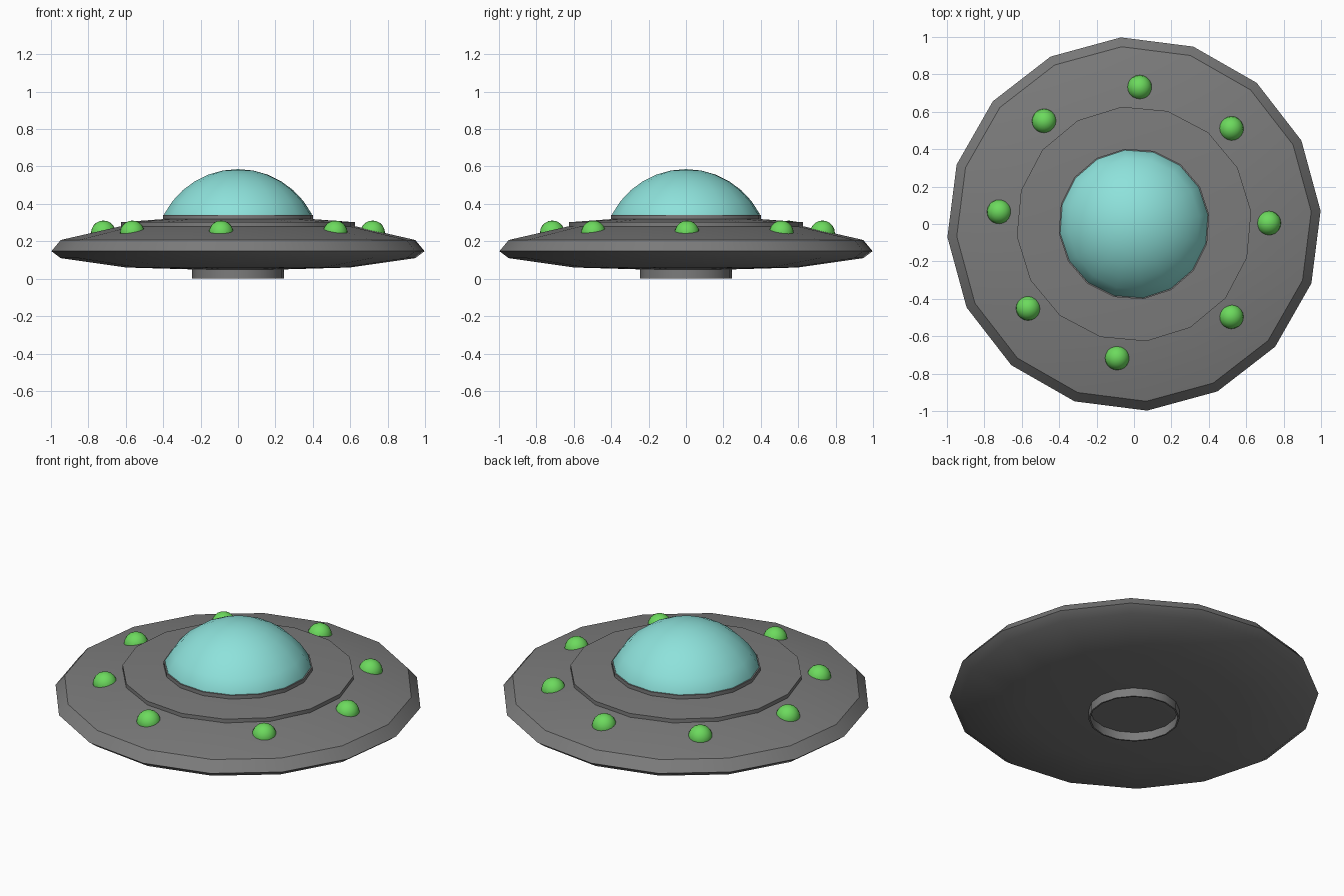
import bpy, bmesh, math

if "Cube" in bpy.data.objects:
    bpy.data.objects.remove(bpy.data.objects["Cube"])


def material(name, rgb):
    m = bpy.data.materials.new(name)
    m.diffuse_color = (*rgb, 1.0)
    m.use_nodes = True
    m.node_tree.nodes["Principled BSDF"].inputs["Base Color"].default_value = m.diffuse_color
    return m


GREY = material("metal_grey", (0.2, 0.2, 0.2))
AQUA = material("dome_aqua", (0.27, 0.76, 0.71))
GREEN = material("lamp_green", (0.15, 0.70, 0.11))


def lathe(name, profile, mat, turn=0.0, closed=False, sides=16, angle=30):
    """Spin a (radius, z) profile around z; radius 0 gives a pole."""
    bm = bmesh.new()
    rings = []
    for r, z in profile:
        if r == 0:
            rings.append([bm.verts.new((0, 0, z))] * sides)
        else:
            ring = []
            for i in range(sides):
                a = math.radians(turn) + 2 * math.pi * i / sides
                ring.append(bm.verts.new((r * math.cos(a), r * math.sin(a), z)))
            rings.append(ring)
    pairs = list(zip(rings, rings[1:]))
    if closed:
        pairs.append((rings[-1], rings[0]))
    for low, high in pairs:
        for i in range(sides):
            j = (i + 1) % sides
            quad = [low[i], low[j], high[j], high[i]]
            bm.faces.new(list(dict.fromkeys(quad)))
    bmesh.ops.recalc_face_normals(bm, faces=bm.faces)
    mesh = bpy.data.meshes.new(name)
    bm.to_mesh(mesh)
    bm.free()
    mesh.materials.append(mat)
    ob = bpy.data.objects.new(name, mesh)
    bpy.context.collection.objects.link(ob)
    bpy.ops.object.select_all(action='DESELECT')
    ob.select_set(True)
    bpy.context.view_layer.objects.active = ob
    bpy.ops.object.shade_smooth_by_angle(angle=math.radians(angle))
    return ob


# Saucer hull with a bevelled rim
lathe("saucer_hull", [(0, 0.05), (0.25, 0.05), (0.6, 0.06), (0.95, 0.11),
                      (1.0, 0.147), (0.95, 0.207), (0.63, 0.28), (0, 0.29)],
      GREY, turn=4)

# Raised upper deck and the collar under the dome
lathe("upper_deck", [(0, 0.27), (0.63, 0.27), (0.63, 0.302), (0.41, 0.318), (0, 0.32)],
      GREY, turn=6)
lathe("dome_collar", [(0, 0.30), (0.405, 0.30), (0.405, 0.34), (0, 0.34)],
      GREY, turn=7)

# Glass dome: a spherical cap
R, CENTRE = 0.449, 0.137
steps = [math.radians(62 * (1 - i / 6)) for i in range(6)]
cap = [(R * math.sin(a), CENTRE + R * math.cos(a)) for a in steps]
lathe("glass_dome", [(0, 0.338), (0.398, 0.338)] + cap + [(0, CENTRE + R)],
      AQUA, turn=7)

# Hollow hatch ring underneath
lathe("hatch_ring", [(0.247, 0), (0.247, 0.055), (0.238, 0.055), (0.238, 0)],
      GREY, turn=4, closed=True)

# Ring of round lamps
spots = [(0.72, 0.005), (0.52, 0.51), (0.03, 0.73), (-0.48, 0.55),
         (-0.72, 0.065), (-0.565, -0.45), (-0.09, -0.715), (0.52, -0.495)]
lamp_profile = [(0, -0.066)] + [
    (0.066 * math.sin(math.pi * i / 10), -0.066 * math.cos(math.pi * i / 10))
    for i in range(1, 10)] + [(0, 0.066)]
for n, (x, y) in enumerate(spots, 1):
    lamp = lathe(f"lamp_{n}", lamp_profile, GREEN, sides=20, angle=60)
    lamp.location = (x, y, 0.245)
